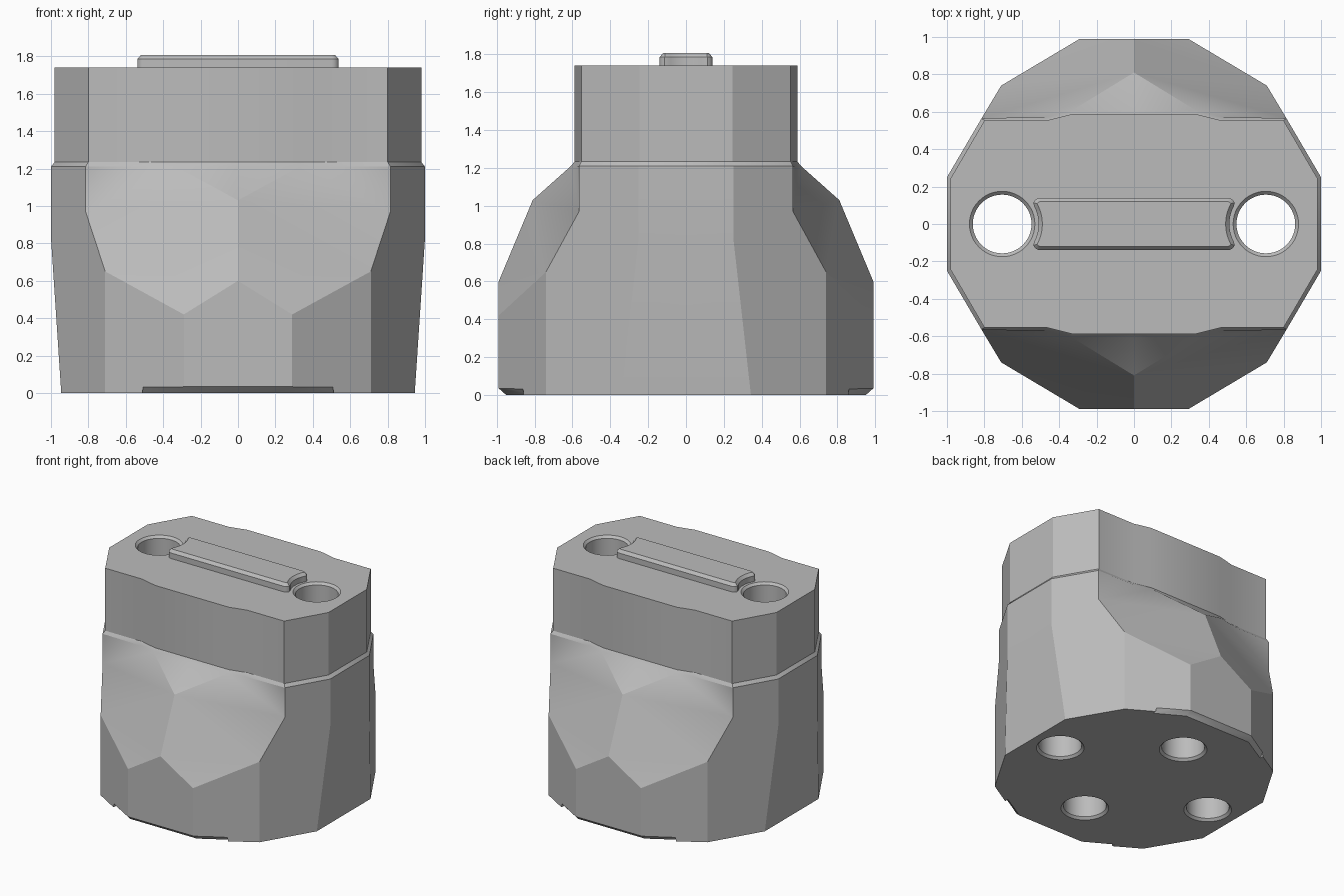
import bpy, bmesh
from math import sin, cos, pi, radians, asin

cube = bpy.data.objects.get("Cube")
if cube:
    bpy.data.objects.remove(cube, do_unlink=True)

grey = bpy.data.materials.new("plain grey")
grey.use_nodes = True
COLOUR = (0.5, 0.5, 0.5, 1)
grey.diffuse_color = COLOUR
grey.node_tree.nodes["Principled BSDF"].inputs["Base Color"].default_value = COLOUR

TOP, SEAM, LEDGE = 1.74, 1.235, 1.21


def make(name, bm):
    bmesh.ops.recalc_face_normals(bm, faces=bm.faces)
    mesh = bpy.data.meshes.new(name)
    bm.to_mesh(mesh)
    bm.free()
    mesh.materials.append(grey)
    obj = bpy.data.objects.new(name, mesh)
    bpy.context.collection.objects.link(obj)
    return obj


def activate(obj):
    bpy.ops.object.select_all(action='DESELECT')
    obj.select_set(True)
    bpy.context.view_layer.objects.active = obj


def loft(name, rings):
    """Closed solid through rings with equal point counts."""
    bm = bmesh.new()
    loops = [[bm.verts.new(p) for p in ring] for ring in rings]
    n = len(loops[0])
    for a, b in zip(loops, loops[1:]):
        for i in range(n):
            j = (i + 1) % n
            bm.faces.new((a[i], a[j], b[j], b[i]))
    bm.faces.new(loops[0][::-1])
    bm.faces.new(loops[-1])
    return make(name, bm)


def hole_cutter(x, y, profile):
    rings = [[(x + r * cos(2 * pi * i / 48), y + r * sin(2 * pi * i / 48), z)
              for i in range(48)] for r, z in profile]
    return loft("hole_cutter", rings)


# Main body: one quarter, mirrored in x and y
slab = [(0, .588), (.33, .588), (.47, .553), (.8, .553), (.98, .245), (.98, 0)]
rim = [(0, .608), (.33, .608), (.47, .573), (.815, .565), (1, .25), (1, 0)]
pts = {"O": (0, 0, 0), "Z": (0, 0, TOP),
       "A": (0, .81, 1.03), "C": (.815, .565, .97), "D": (.71, .74, .65),
       "E": (.29, .99, .42), "F": (0, .99, .6), "G": (1, .25, .83), "H": (1, 0, .83),
       "B0": (0, .99, 0), "B1": (.29, .99, 0), "B2": (.71, .74, 0),
       "B3": (.945, .343, 0), "B4": (.945, 0, 0)}
for i in range(6):
    pts[f"T{i}"] = (*slab[i], TOP)
    pts[f"S{i}"] = (*slab[i], SEAM)
    pts[f"L{i}"] = (*rim[i], LEDGE)
faces = ["Z T5 T4 T3 T2 T1 T0", "O B4 B3 B2 B1 B0",
         "L0 L1 A", "L1 L2 C", "L2 L3 C", "A L1 C", "A C D", "A D F", "F D E",
         "F E B1 B0", "E D B2 B1", "L3 L4 G B3 B2 D C", "L4 L5 H G", "G H B4 B3"]
for i in range(5):
    faces += [f"T{i} T{i+1} S{i+1} S{i}", f"S{i} S{i+1} L{i+1} L{i}"]

bm = bmesh.new()
for sx in (1, -1):
    for sy in (1, -1):
        v = {k: bm.verts.new((x * sx, y * sy, z)) for k, (x, y, z) in pts.items()}
        for f in faces:
            bm.faces.new([v[k] for k in f.split()])
bmesh.ops.remove_doubles(bm, verts=bm.verts, dist=.0005)
bmesh.ops.dissolve_limit(bm, angle_limit=radians(.3), verts=bm.verts, edges=bm.edges)
body = make("main_body", bm)

# Through holes at the ends, blind holes in the underside
cutters = []
for s in (1, -1):
    cutters.append(hole_cutter(.705 * s, 0, [(.19, -.015), (.157, .018),
                                             (.157, TOP - .018), (.19, TOP + .015)]))
    cutters.append(hole_cutter(0, .56 * s, [(.19, -.015), (.157, .018), (.157, .6)]))

# Chamfered notch along the front and back bottom edges
path = [(-.5, .865), (-.29, .99), (.29, .99), (.5, .865)]
for s in (1, -1):
    rings = []
    for x, y in path:
        rings.append([(x * 1.03, (y - .055) * s, -.014), (x, (y + .035) * s, .066),
                      (x * 1.03, (y + .035) * s, -.014)])
    cutters.append(loft("notch_cutter", rings))

for c in cutters:
    c.hide_render = True
    activate(body)
    mod = body.modifiers.new("cut", 'BOOLEAN')
    mod.operation, mod.solver, mod.object = 'DIFFERENCE', 'EXACT', c
    bpy.ops.object.modifier_apply(modifier=mod.name)
    bpy.data.objects.remove(c, do_unlink=True)

# Raised bar between the holes, with hollowed ends and a bevelled top
quarter = []
span = asin(.095 / .2)
for i in range(7):
    a = span * i / 6
    quarter.append((.71 - .2 * cos(a), .2 * sin(a)))
for i in range(1, 6):
    a = pi / 2 * i / 5
    quarter.append((.5 + .04 * cos(a), .1 + .04 * sin(a)))
half = quarter + [(-x, y) for x, y in quarter[::-1]]
outline = half + [(x, -y) for x, y in half[-2:0:-1]]
bm = bmesh.new()
face = bm.faces.new([bm.verts.new((x, y, TOP)) for x, y in outline])
top = bmesh.ops.extrude_face_region(bm, geom=[face])["geom"]
for el in top:
    if isinstance(el, bmesh.types.BMVert):
        el.co.z = 1.785
bmesh.ops.recalc_face_normals(bm, faces=bm.faces)
cap = [f for f in bm.faces if all(v.co.z > 1.78 for v in f.verts)]
bmesh.ops.inset_region(bm, faces=cap, thickness=.02)
for v in cap[0].verts:
    v.co.z = 1.808
bar = make("raised_bar", bm)

for obj in (body, bar):
    activate(obj)
    bpy.ops.object.shade_smooth_by_angle(angle=radians(25))
